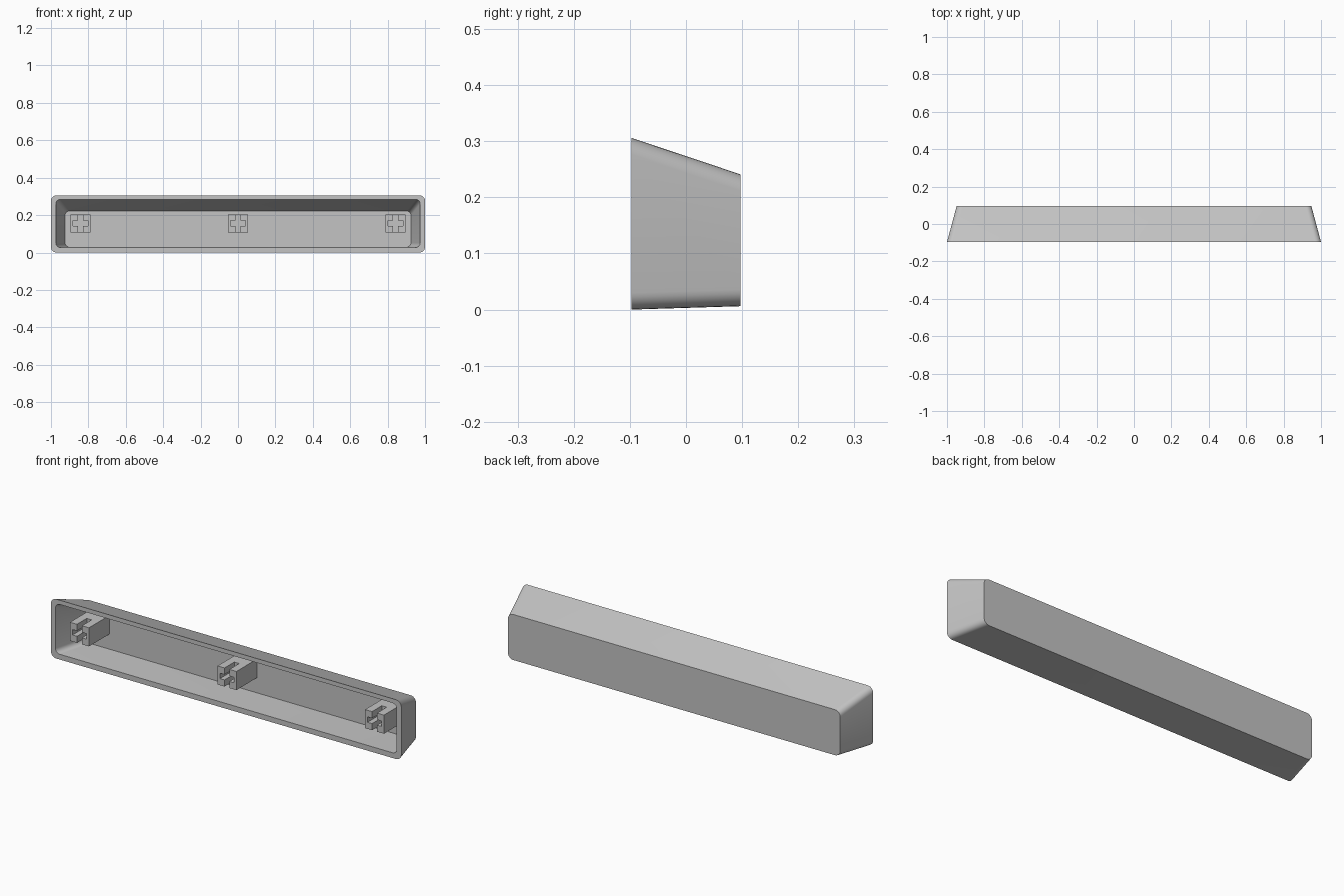
import bpy
import bmesh
from math import cos, sin, pi, radians

if "Cube" in bpy.data.objects:
    bpy.data.objects.remove(bpy.data.objects["Cube"], do_unlink=True)

# One plain grey plastic
GREY = (0.55, 0.55, 0.55, 1.0)
plastic = bpy.data.materials.new("grey_plastic")
plastic.use_nodes = True
plastic.diffuse_color = GREY
plastic.node_tree.nodes["Principled BSDF"].inputs["Base Color"].default_value = GREY

FRONT, BACK, FLOOR = -0.097, 0.097, 0.079
CORNER_STEPS = 6


def finish(bm, name):
    bmesh.ops.recalc_face_normals(bm, faces=bm.faces)
    mesh = bpy.data.meshes.new(name)
    bm.to_mesh(mesh)
    bm.free()
    mesh.materials.append(plastic)
    obj = bpy.data.objects.new(name, mesh)
    bpy.context.collection.objects.link(obj)
    return obj


def rounded_ring(bm, y, half_width, bottom, top, radius):
    """Rounded rectangle of vertices in a plane of constant y."""
    ring = []
    corners = ((1, top - radius), (-1, top - radius),
               (-1, bottom + radius), (1, bottom + radius))
    for i, (side, cz) in enumerate(corners):
        cx = side * (half_width - radius)
        for s in range(CORNER_STEPS + 1):
            a = (i + s / CORNER_STEPS) * pi / 2
            ring.append(bm.verts.new((cx + radius * cos(a), y, cz + radius * sin(a))))
    return ring


def prism(bm, outline, y0, y1):
    """Extrude an (x, z) outline along y."""
    a = [bm.verts.new((x, y0, z)) for x, z in outline]
    b = [bm.verts.new((x, y1, z)) for x, z in outline]
    bm.faces.new(a)
    bm.faces.new(b[::-1])
    for i in range(len(a)):
        j = (i + 1) % len(a)
        bm.faces.new((a[i], b[i], b[j], a[j]))


# Hollow tapered shell: closed back, outer walls, front rim, inner walls, floor
bm = bmesh.new()
rings = [
    rounded_ring(bm, BACK, 0.948, 0.006, 0.241, 0.03),
    rounded_ring(bm, FRONT, 1.0, 0.0, 0.306, 0.03),
    rounded_ring(bm, FRONT, 0.974, 0.027, 0.284, 0.024),
    rounded_ring(bm, FLOOR, 0.925, 0.029, 0.222, 0.024),
]
for r0, r1 in zip(rings, rings[1:]):
    for i in range(len(r0)):
        j = (i + 1) % len(r0)
        bm.faces.new((r0[i], r0[j], r1[j], r1[i]))
bm.faces.new(rings[0])
bm.faces.new(rings[-1])
shell = finish(bm, "shell")
bpy.context.view_layer.objects.active = shell
shell.select_set(True)
bpy.ops.object.shade_smooth_by_angle(angle=radians(35))

# Mounting stems: solid root plus two C-shaped prongs that leave a cross slot
W, H = 0.054, 0.048          # half size of the stem
SLOT, REACH = 0.014, 0.04    # slot half thickness and half length
TIP, SLOT_END = -0.09, -0.01
block = [(-W, -H), (W, -H), (W, H), (-W, H)]
prong = [(SLOT, -H), (W, -H), (W, H), (SLOT, H),
         (SLOT, SLOT), (REACH, SLOT), (REACH, -SLOT), (SLOT, -SLOT)]

for name, x in (("right", -0.842), ("middle", 0.0), ("left", 0.842)):
    bm = bmesh.new()
    prism(bm, block, SLOT_END, FLOOR + 0.004)
    for side in (-1, 1):
        prism(bm, [(side * px, pz) for px, pz in prong], TIP, SLOT_END)
    stem = finish(bm, name + "_stem")
    stem.location = (x, 0, 0.156)
